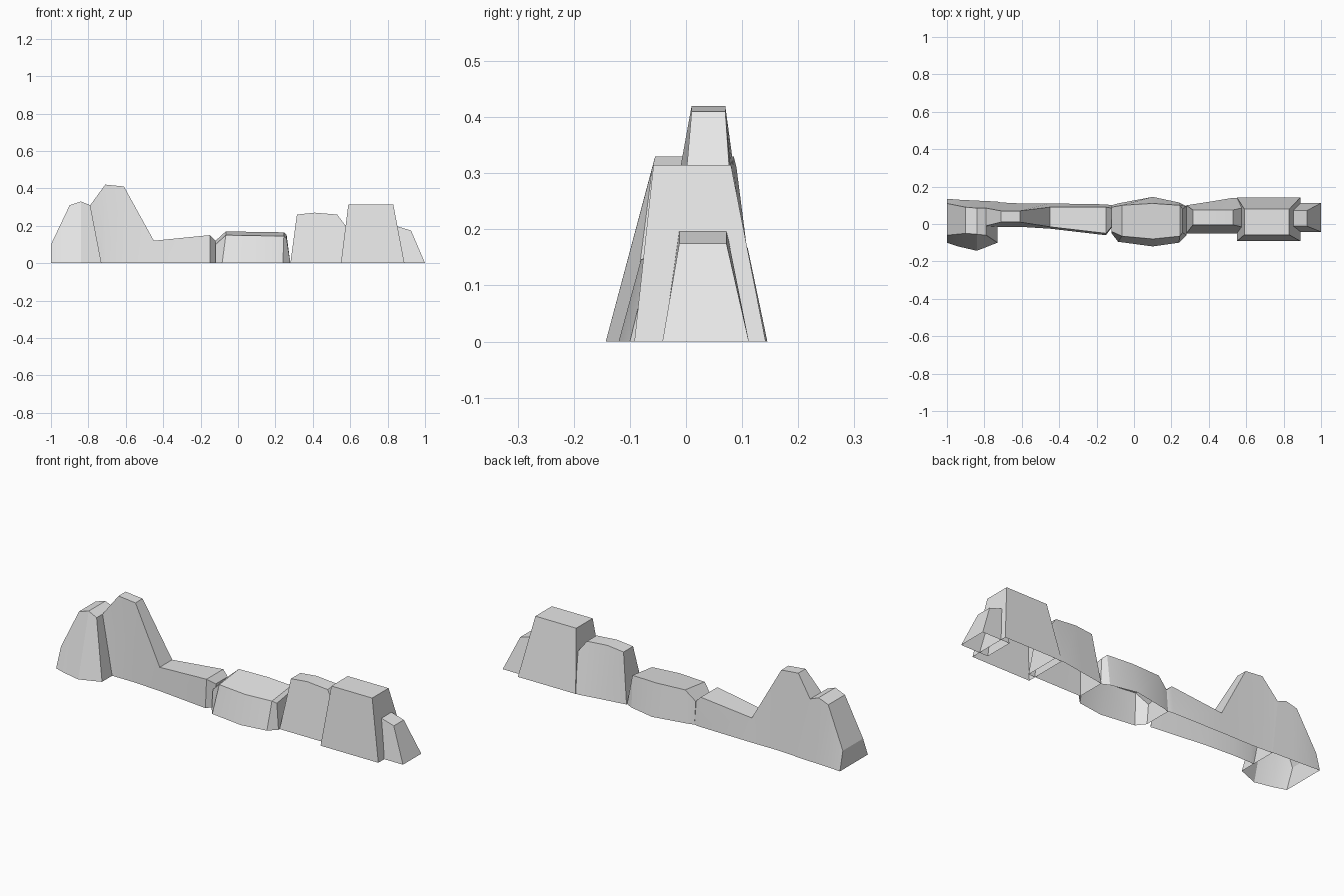
import bpy
import bmesh
import math

default_cube = bpy.data.objects.get("Cube")
if default_cube:
    bpy.data.objects.remove(default_cube, do_unlink=True)

# One plain stone colour
stone = bpy.data.materials.new("grey stone")
stone.use_nodes = True
colour = (0.8, 0.8, 0.8, 1)
stone.diffuse_color = colour
stone.node_tree.nodes["Principled BSDF"].inputs["Base Color"].default_value = colour


def loft_rock(name, sections, tilt=0, start_cap=True, end_cap=True):
    """Bridge upright trapezoid sections along x, leaving the underside open.

    Each section holds: base x, top x, height,
    front base y, front top y, back top y, back base y.
    The tilt lowers the front edge of the top.
    """
    bm = bmesh.new()
    rings = []
    for base_x, top_x, height, front_base, front_top, back_top, back_base in sections:
        corners = (
            (base_x, front_base, 0),
            (top_x, front_top, height - tilt),
            (top_x, back_top, height),
            (base_x, back_base, 0),
        )
        rings.append([bm.verts.new(corner) for corner in corners])

    # Front wall, top and back wall between neighbouring sections
    for ring, following in zip(rings, rings[1:]):
        for i in range(len(ring) - 1):
            bm.faces.new((ring[i], following[i], following[i + 1], ring[i + 1]))
    if start_cap:
        bm.faces.new(rings[0])
    if end_cap:
        bm.faces.new(reversed(rings[-1]))
    bm.normal_update()

    mesh = bpy.data.meshes.new(name)
    bm.to_mesh(mesh)
    bm.free()
    mesh.materials.append(stone)
    rock = bpy.data.objects.new(name, mesh)
    bpy.context.collection.objects.link(rock)

    bpy.ops.object.select_all(action="DESELECT")
    rock.select_set(True)
    bpy.context.view_layer.objects.active = rock
    bpy.ops.object.shade_smooth_by_angle(angle=math.radians(25))
    return rock


# Rounded boulder at the right-hand end
loft_rock("end_boulder", [
    (-1, -1, .1, -.1, -.06, .11, .135),
    (-.94, -.9, .31, -.12, -.05, .09, .13),
    (-.84, -.84, .33, -.143, -.055, .085, .125),
    (-.73, -.79, .31, -.1, -.06, .085, .12),
])

# Tall peak running down into a low ridge, sharing the boulder's back edge
loft_rock("peak_ridge", [
    (-.73, -.79, .31, -.015, -.01, .085, .12),
    (-.71, -.71, .42, -.015, .01, .07, .115),
    (-.61, -.61, .41, -.015, .01, .07, .11),
    (-.45, -.45, .12, -.025, -.015, .09, .11),
    (-.15, -.15, .15, -.06, -.05, .09, .105),
    (-.12, -.12, .12, -.02, -.015, .085, .1),
], start_cap=False)

# Low, wide stone in the middle
loft_rock("middle_stone", [
    (-.12, -.12, .12, -.05, -.04, .09, .1),
    (-.085, -.065, .17, -.095, -.065, .1, .11),
    (.1, .1, .167, -.12, -.08, .11, .145),
    (.24, .245, .165, -.1, -.065, .1, .115),
    (.28, .26, .15, -.06, -.045, .08, .095),
], tilt=.02)

# Narrow stone with a gently arched top
loft_rock("arched_stone", [
    (.28, .315, .26, -.05, -.005, .075, .1),
    (.41, .41, .27, -.05, -.005, .075, .12),
    (.53, .53, .26, -.05, -.005, .075, .14),
    (.59, .575, .2, -.05, -.015, .085, .14),
])

# Large tapered block
loft_rock("large_block", [
    (.55, .59, .315, -.092, -.058, .08, .142),
    (.89, .83, .315, -.092, -.058, .08, .142),
])

# Small wedge leaning on the block
loft_rock("end_wedge", [
    (.84, .84, .2, -.042, -.012, .072, .112),
    (1, .925, .175, -.042, -.012, .072, .112),
])
